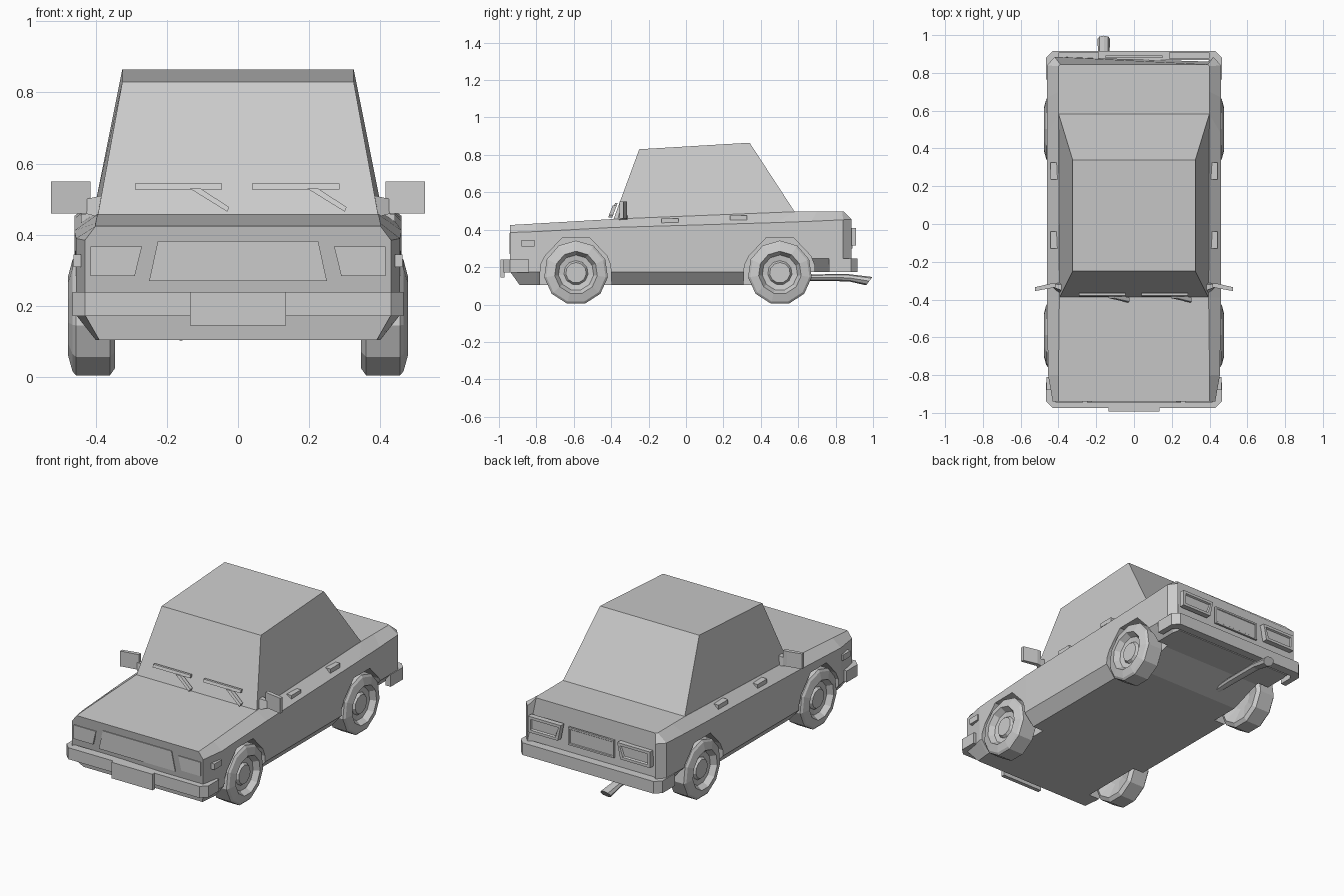
import bpy, bmesh, math
from mathutils import Vector

if "Cube" in bpy.data.objects:
    bpy.data.objects.remove(bpy.data.objects["Cube"], do_unlink=True)

grey = bpy.data.materials.new("plain_grey")
grey.use_nodes = True
COLOUR = (0.6, 0.6, 0.6, 1)
grey.diffuse_color = COLOUR
grey.node_tree.nodes["Principled BSDF"].inputs["Base Color"].default_value = COLOUR


def make(name, verts, faces):
    mesh = bpy.data.meshes.new(name)
    mesh.from_pydata([tuple(v) for v in verts], [], faces)
    bm = bmesh.new()
    bm.from_mesh(mesh)
    bmesh.ops.recalc_face_normals(bm, faces=bm.faces)
    bm.to_mesh(mesh)
    bm.free()
    mesh.materials.append(grey)
    obj = bpy.data.objects.new(name, mesh)
    bpy.context.collection.objects.link(obj)
    return obj


def loft(name, rings, closed=False):
    """Skin equal-sized rings; cap both ends unless the loft closes on itself."""
    n, m = len(rings[0]), len(rings)
    faces = []
    for i in range(m if closed else m - 1):
        for j in range(n):
            a, b = i * n, ((i + 1) % m) * n
            k = (j + 1) % n
            faces.append((a + j, a + k, b + k, b + j))
    if not closed:
        faces += [tuple(range(n)), tuple(range((m - 1) * n, m * n))]
    return make(name, [v for r in rings for v in r], faces)


def prism(name, outline, axis, lo, hi):
    """Extrude a 2D outline along x, y or z."""
    def put(p, d):
        q = list(p)
        q.insert(axis, d)
        return q
    return loft(name, [[put(p, d) for p in outline] for d in (lo, hi)])


def rect(a0, b0, a1, b1):
    return [(a0, b0), (a1, b0), (a1, b1), (a0, b1)]


def flip(points, side):
    return [(side * p[0], *p[1:]) for p in points]


def framed(name, outline, y, step, inset):
    """Panel on a y-facing wall with a raised rim and a sunken middle."""
    cx = sum(p[0] for p in outline) / len(outline)
    cz = sum(p[1] for p in outline) / len(outline)
    def ring(k, d):
        return [(x - math.copysign(k, x - cx), d, z - math.copysign(k, z - cz))
                for x, z in outline]
    return loft(name, [ring(0, y - step), ring(0, y + step), ring(inset, y + step),
                       ring(inset * 1.3, y + step * 0.4)])


# Body shell: half sections of bottom, sill, belt and top
sections = [
    [(.39, -.89, .105), (.43, -.94, .175), (.43, -.94, .385), (.40, -.94, .425)],
    [(.40, -.80, .105), (.455, -.80, .175), (.455, -.80, .39), (.40, -.80, .433)],
    [(.40, -.39, .105), (.46, -.39, .175), (.46, -.39, .412), (.395, -.39, .457)],
    [(.40, .48, .105), (.46, .48, .175), (.46, .48, .438), (.40, .58, .496)],
    [(.40, .67, .175), (.46, .67, .245), (.46, .67, .445), (.40, .70, .496)],
    [(.40, .82, .175), (.46, .84, .245), (.46, .84, .453), (.40, .835, .496)],
    [(.39, .86, .175), (.42, .885, .245), (.42, .885, .455), (.39, .845, .496)],
]
body = loft("body", [s + flip(s, -1)[::-1] for s in sections])

# Wheel arches
arch = [(-.195, .08), (-.19, .21), (-.165, .26), (-.075, .355),
        (.075, .355), (.165, .26), (.185, .21), (.19, .08)]
AXLES = {"front": -.588, "rear": .502}
for end, y0 in AXLES.items():
    for label, side in (("left", 1), ("right", -1)):
        cutter = prism(f"{end}_{label}_arch_cutter", [(y0 + y, z) for y, z in arch],
                       0, side * .33, side * .6)
        cutter.hide_render = True
        mod = body.modifiers.new("arch", "BOOLEAN")
        mod.object = cutter
        mod.solver = "EXACT"
        bpy.context.view_layer.objects.active = body
        bpy.ops.object.modifier_apply(modifier=mod.name)
        bpy.data.objects.remove(cutter, do_unlink=True)

# Cabin
low = [(-.395, -.39, .45), (.395, -.39, .45), (.40, .585, .49), (-.40, .585, .49)]
roof = [(-.325, -.25, .83), (.325, -.25, .83), (.325, .34, .865), (-.325, .34, .865)]
loft("cabin", [low, roof])

# Wheels: tyre, sidewall, dished rim and hub
wheel_profile = [(.06, .37), (.15, .345), (.172, .36), (.172, .455), (.16, .465),
                 (.115, .477), (.095, .445), (.065, .44), (.055, .455)]
SIDES = 11
for end, y0 in AXLES.items():
    for label, side in (("left", 1), ("right", -1)):
        rings = []
        for r, x in wheel_profile:
            turn = [2 * math.pi * k / SIDES for k in range(SIDES)]
            rings.append([(side * x, y0 + r * math.sin(t), .17 + r * math.cos(t)) for t in turn])
        loft(f"{end}_{label}_wheel", rings)


# Wrap-around bumpers
def bumper(name, y, wrap, s, z0, z1):
    outer = [(.465, wrap), (.465, y - s * .035), (.43, y)]
    inner = [(.415, y - s * .05), (.43, y - s * .075), (.43, wrap)]
    rings = []
    path = list(zip(outer, inner[::-1]))
    path += [(flip([o], -1)[0], flip([i], -1)[0]) for o, i in path[::-1]]
    for o, i in path:
        rings.append([(*o, z0), (*o, z1), (*i, z1), (*i, z0)])
    return loft(name, rings)


bumper("front_bumper", -.975, -.84, -1, .172, .24)
bumper("rear_bumper", .917, .765, 1, .175, .247)
prism("front_plate", rect(-.135, .145, .135, .24), 1, -.993, -.97)

# Front panel details
prism("grille", [(-.25, .27), (.25, .27), (.225, .383), (-.225, .383)], 1, -.945, -.935)
for label, side in (("left", 1), ("right", -1)):
    lamp = flip([(.29, .285), (.415, .285), (.415, .367), (.27, .367)], side)
    prism(f"{label}_headlight", lamp, 1, -.945, -.935)
    prism(f"{label}_side_marker", rect(-.88, .31, -.81, .345), 0, side * .43, side * .462)

    # Tail lights
    tail = flip([(.205, .315), (.40, .315), (.40, .41), (.185, .41)], side)
    framed(f"{label}_tail_light", tail, .892, .016, .016)

    # Door handles on the sloping shoulder
    for end, y, z in (("front", -.13, .434), ("rear", .235, .451)):
        prism(f"{end}_{label}_handle", rect(y, z, y + .09, z + .025), 0, side * .405, side * .441)

    # Mirror with a short foot
    head = flip([(.415, -.335), (.525, -.355), (.525, -.335), (.44, -.315), (.415, -.315)], side)
    prism(f"{label}_mirror", head, 2, .46, .55)
    foot = [[(.39, -.37, .45), (.39, -.31, .45), (.385, -.32, .51), (.385, -.35, .51)],
            [(.43, -.335, .46), (.43, -.318, .46), (.43, -.318, .50), (.43, -.335, .50)]]
    loft(f"{label}_mirror_foot", [flip(r, side) for r in foot])

framed("rear_panel", rect(-.15, .30, .15, .405), .885, .006, .01)

# Wipers lying on the windscreen
slope = .14 / .375


def on_glass(x, z, lift):
    return (x, -.39 + (z - .455) * slope - lift, z)


for label, x in (("right", -.29), ("left", .04)):
    blade = rect(x, .528, x + .245, .544)
    arm = [(x + .155, .53), (x + .26, .465), (x + .265, .478), (x + .185, .53)]
    for part, shape, far in (("blade", blade, .022), ("arm", arm, .03)):
        loft(f"{label}_wiper_{part}", [[on_glass(*p, d) for p in shape] for d in (.008, far)])

# Exhaust pipe with a drooping, slanted tip
pipe = []
for y, z, r, slant in ((.45, .135, .015, 0), (.66, .144, .022, 0),
                       (.87, .143, .024, 0), (.98, .125, .028, .6)):
    ring = []
    for k in range(8):
        t = math.pi * k / 4
        ring.append((-.16 + 1.2 * r * math.cos(t), y + slant * r * math.sin(t), z + r * math.sin(t) * .8))
    pipe.append(ring)
loft("exhaust", pipe)
